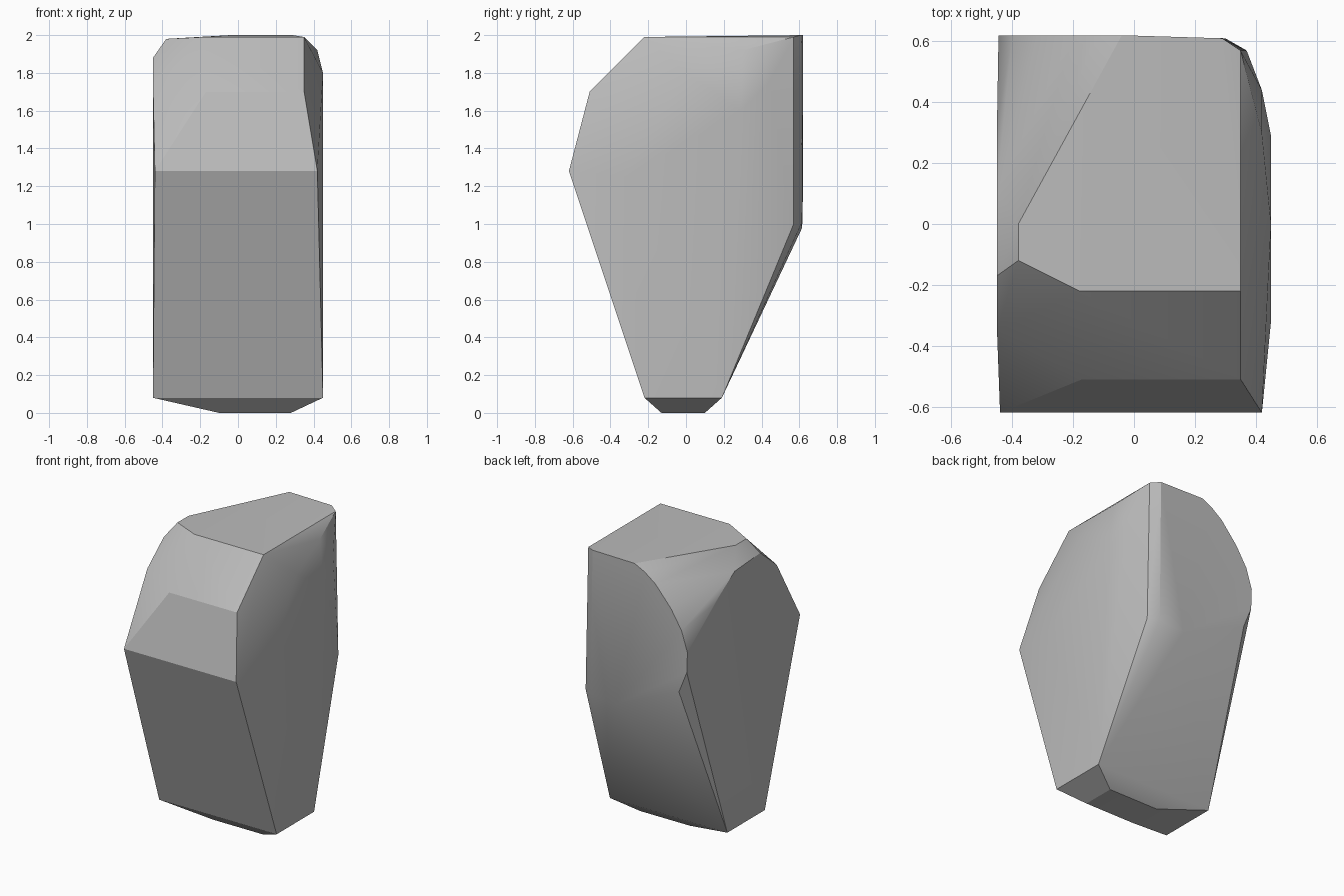
import bpy, bmesh, math

cube = bpy.data.objects.get("Cube")
if cube:
    bpy.data.objects.remove(cube, do_unlink=True)

grey = bpy.data.materials.new("stone_grey")
grey.use_nodes = True
tone = (0.5, 0.5, 0.5, 1)
grey.diffuse_color = tone
grey.node_tree.nodes["Principled BSDF"].inputs["Base Color"].default_value = tone

points = []

# Underside and the rim above it
points += [(x, y, 0) for x in (-0.1, 0.28) for y in (-0.13, 0.1)]
points += [(x, y, 0.08) for x in (-0.45, 0.45) for y in (-0.22, 0.19)]

# Front ridge, brow and top plane
points += [(-0.44, -0.62, 1.28), (0.42, -0.62, 1.28)]
points += [(-0.17, -0.51, 1.7), (0.35, -0.51, 1.7)]
points += [(-0.18, -0.22, 1.99), (0.35, -0.22, 1.99), (-0.38, -0.12, 1.98), (-0.38, 0, 1.98)]
points += [(0.35, 0.57, 1.99), (0.29, 0.61, 2)]

# Flat side at -x with its rounded crown
points += [(-0.45, y, z) for y, z in
           ((-0.35, 1.73), (-0.17, 1.88), (0.11, 1.86), (0.33, 1.72), (0.48, 1.4), (0.5, 1.2))]

# Round-sided back plane
points += [(x, 0.62, z) for x, z in
           ((-0.04, 2), (-0.12, 1.96), (-0.2, 1.9), (-0.32, 1.76), (-0.4, 1.63),
            (-0.445, 1.49), (-0.44, 1.35), (-0.38, 1.2))]
points += [(0.11, 0.615, 0.98), (0.3, 0.61, 1)]

# Bulging side at +x and its back edge
points += [(0.45, -0.32, 1.25), (0.45, 0, 1.8), (0.45, 0.29, 1.6), (0.42, 0.3, 1.92),
           (0.42, 0.44, 1.75), (0.37, 0.57, 1)]

# Wrap the planes into one closed block
bm = bmesh.new()
for p in points:
    bm.verts.new(p)
hull = bmesh.ops.convex_hull(bm, input=bm.verts)
loose = [v for v in bm.verts if not v.link_faces]
bmesh.ops.delete(bm, geom=loose, context='VERTS')
bmesh.ops.dissolve_limit(bm, angle_limit=math.radians(2), verts=bm.verts, edges=bm.edges)
bmesh.ops.recalc_face_normals(bm, faces=bm.faces)
mesh = bpy.data.meshes.new("stone_block")
bm.to_mesh(mesh)
bm.free()
mesh.materials.append(grey)
block = bpy.data.objects.new("stone_block", mesh)
bpy.context.collection.objects.link(block)

# Smooth the gentle facets, keep the hard edges
bpy.ops.object.select_all(action='DESELECT')
block.select_set(True)
bpy.context.view_layer.objects.active = block
bpy.ops.object.shade_smooth_by_angle(angle=math.radians(25))
